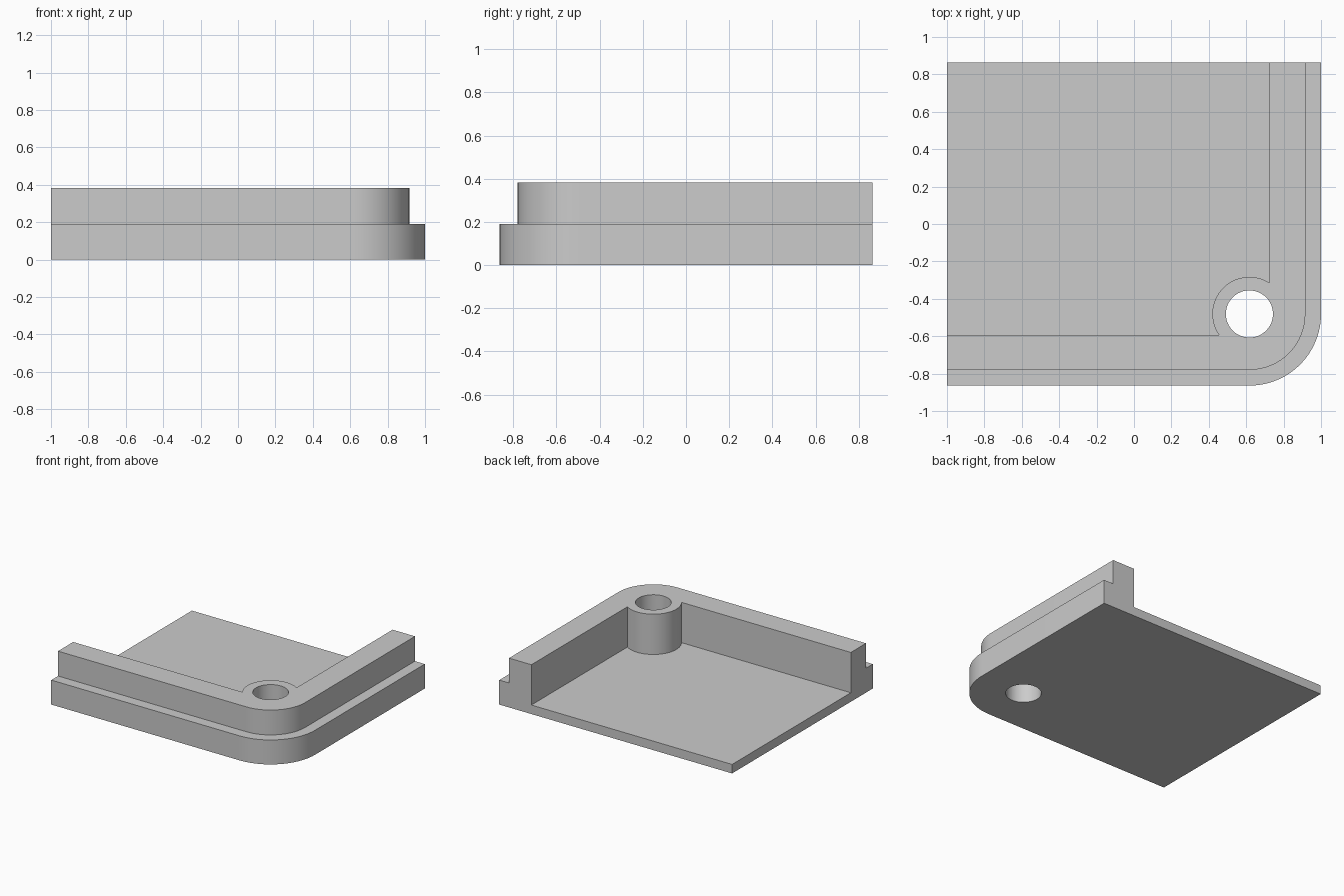
import bpy
import bmesh
from math import cos, sin, radians, asin, acos, degrees

if "Cube" in bpy.data.objects:
    bpy.data.objects.remove(bpy.data.objects["Cube"], do_unlink=True)

# Main dimensions
HALF_X, HALF_Y, HEIGHT = 1.0, 0.863, 0.383
LEDGE_Z, FLOOR_Z = 0.19, 0.07
CX, CY = 0.617, -0.481            # shared centre of corner, boss and hole
R_OUTER, R_RIM, R_BOSS, R_HOLE = 0.383, 0.299, 0.198, 0.126
WALL_X, WALL_Y = 0.724, -0.594    # inner faces of the two walls
FAR = 1.3                         # cutters reach past the block

grey = bpy.data.materials.new("light_grey")
grey.use_nodes = True
colour = (0.6, 0.6, 0.6, 1)
grey.diffuse_color = colour
grey.node_tree.nodes["Principled BSDF"].inputs["Base Color"].default_value = colour


def arc(radius, start, end, steps):
    angles = [radians(start + (end - start) * i / steps) for i in range(steps + 1)]
    return [(CX + radius * cos(a), CY + radius * sin(a)) for a in angles]


def prism(name, outline, z0, z1):
    """Extrude a plan outline between two heights."""
    bm = bmesh.new()
    face = bm.faces.new([bm.verts.new((x, y, z0)) for x, y in outline])
    out = bmesh.ops.extrude_face_region(bm, geom=[face])
    top = [v for v in out["geom"] if isinstance(v, bmesh.types.BMVert)]
    bmesh.ops.translate(bm, verts=top, vec=(0, 0, z1 - z0))
    bmesh.ops.recalc_face_normals(bm, faces=bm.faces)
    mesh = bpy.data.meshes.new(name)
    bm.to_mesh(mesh)
    bm.free()
    mesh.materials.append(grey)
    obj = bpy.data.objects.new(name, mesh)
    bpy.context.collection.objects.link(obj)
    return obj


# Solid block with one rounded corner
block = prism("corner_tray",
              [(-HALF_X, HALF_Y), (-HALF_X, -HALF_Y)]
              + arc(R_OUTER, -90, 0, 24) + [(HALF_X, HALF_Y)],
              0, HEIGHT)

# Step around the outside of the rim
ledge = prism("ledge_cutter",
              [(-FAR, CY - R_RIM)] + arc(R_RIM, -90, 0, 24)
              + [(CX + R_RIM, FAR), (FAR, FAR), (FAR, -FAR), (-FAR, -FAR)],
              LEDGE_Z, HEIGHT + 0.2)

# Open pocket that leaves the walls and the round boss standing
boss_start = 180 - degrees(asin((WALL_Y - CY) / R_BOSS))
boss_end = degrees(acos((WALL_X - CX) / R_BOSS))
pocket = prism("pocket_cutter",
               [(-FAR, FAR), (-FAR, WALL_Y)] + arc(R_BOSS, boss_start, boss_end, 40)
               + [(WALL_X, FAR)],
               FLOOR_Z, HEIGHT + 0.2)

# Screw hole through the boss
hole = prism("hole_cutter", arc(R_HOLE, 0, 352.5, 47), -0.2, HEIGHT + 0.2)

# Cut the block, bake the result and drop the cutters
cutters = [ledge, pocket, hole]
for cutter in cutters:
    mod = block.modifiers.new(cutter.name, "BOOLEAN")
    mod.operation = "DIFFERENCE"
    mod.solver = "EXACT"
    mod.object = cutter
bpy.context.view_layer.update()
baked = bpy.data.meshes.new_from_object(
    block.evaluated_get(bpy.context.evaluated_depsgraph_get()))
block.modifiers.clear()
block.data = baked
for cutter in cutters:
    bpy.data.objects.remove(cutter, do_unlink=True)

# Smooth the round surfaces, keep the edges sharp
bpy.ops.object.select_all(action="DESELECT")
block.select_set(True)
bpy.context.view_layer.objects.active = block
bpy.ops.object.shade_smooth_by_angle(angle=radians(30))
